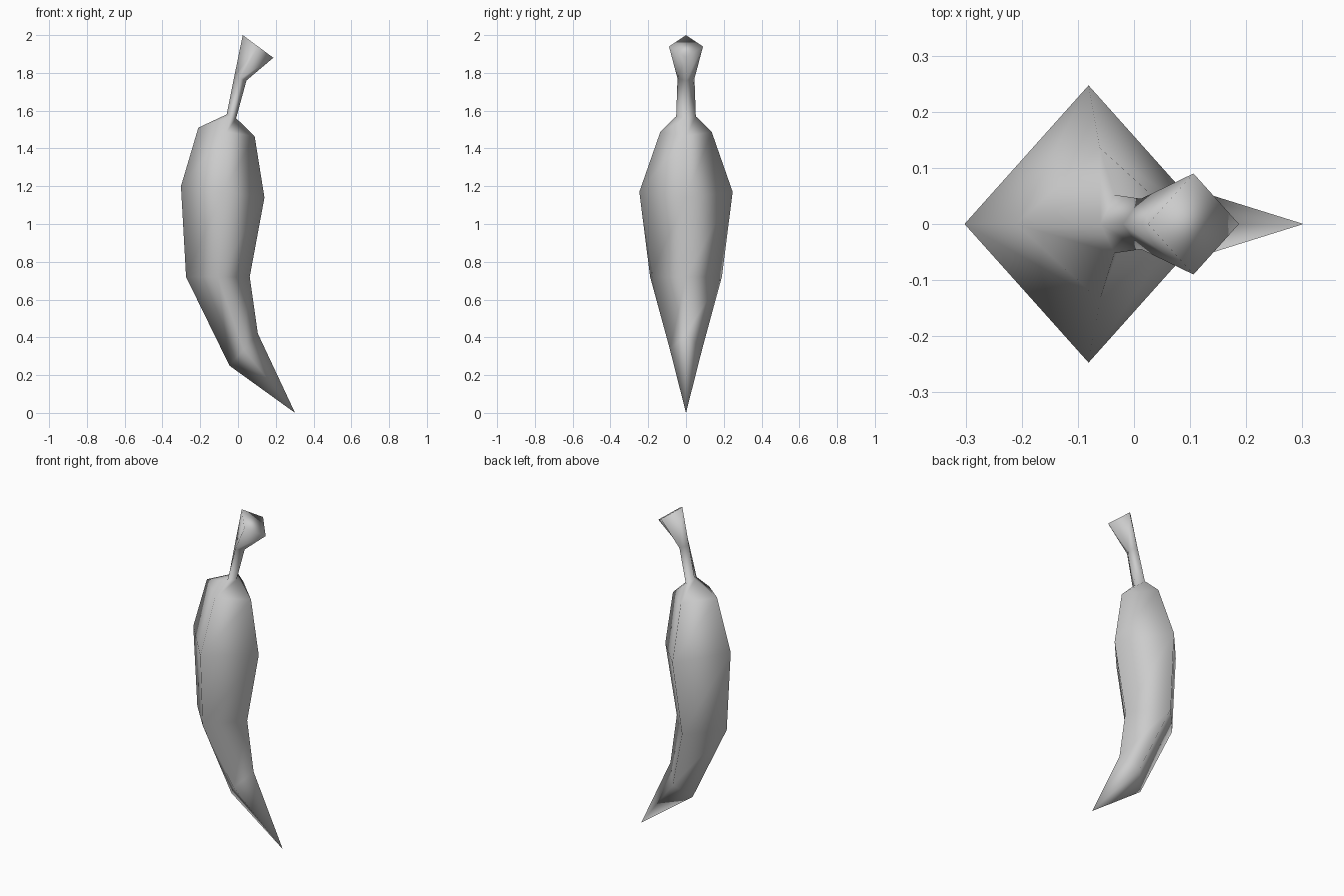
import bpy
import bmesh

if "Cube" in bpy.data.objects:
    bpy.data.objects.remove(bpy.data.objects["Cube"], do_unlink=True)

# Single matte grey
grey = bpy.data.materials.new("plain grey")
grey.use_nodes = True
color = (0.6, 0.6, 0.6, 1)
grey.diffuse_color = color
grey.node_tree.nodes["Principled BSDF"].inputs["Base Color"].default_value = color

# Each ring: left x, left z, right x, right z, half depth
BODY = [
    (-0.045, 0.25, 0.105, 0.42, 0.085),
    (-0.275, 0.72, 0.062, 0.72, 0.19),
    (-0.302, 1.20, 0.14, 1.14, 0.247),
    (-0.21, 1.51, 0.088, 1.465, 0.136),
]
STEM = [
    (-0.06, 1.58, -0.01, 1.56, 0.052),
    (-0.02, 1.78, 0.045, 1.76, 0.045),
    (0.025, 2.0, 0.187, 1.88, 0.09),
]
TIP = (0.302, 0, 0)


def add_ring(bm, xl, zl, xr, zr, depth):
    """Four-sided tilted cross-section"""
    xm, zm = (xl + xr) / 2, (zl + zr) / 2
    points = [(xl, 0, zl), (xm, -depth, zm), (xr, 0, zr), (xm, depth, zm)]
    return [bm.verts.new(p) for p in points]


# Pod and stem lofted as one continuous skin
bm = bmesh.new()
rings = [add_ring(bm, *r) for r in BODY + STEM]
tip = bm.verts.new(TIP)
for i in range(4):
    j = (i + 1) % 4
    bm.faces.new((tip, rings[0][j], rings[0][i]))
    for low, high in zip(rings, rings[1:]):
        bm.faces.new((low[i], low[j], high[j], high[i]))
bm.faces.new(rings[-1])
bmesh.ops.recalc_face_normals(bm, faces=bm.faces)
for face in bm.faces:
    face.smooth = True

mesh = bpy.data.meshes.new("pepper")
bm.to_mesh(mesh)
bm.free()
mesh.materials.append(grey)
bpy.context.collection.objects.link(bpy.data.objects.new("pepper", mesh))
